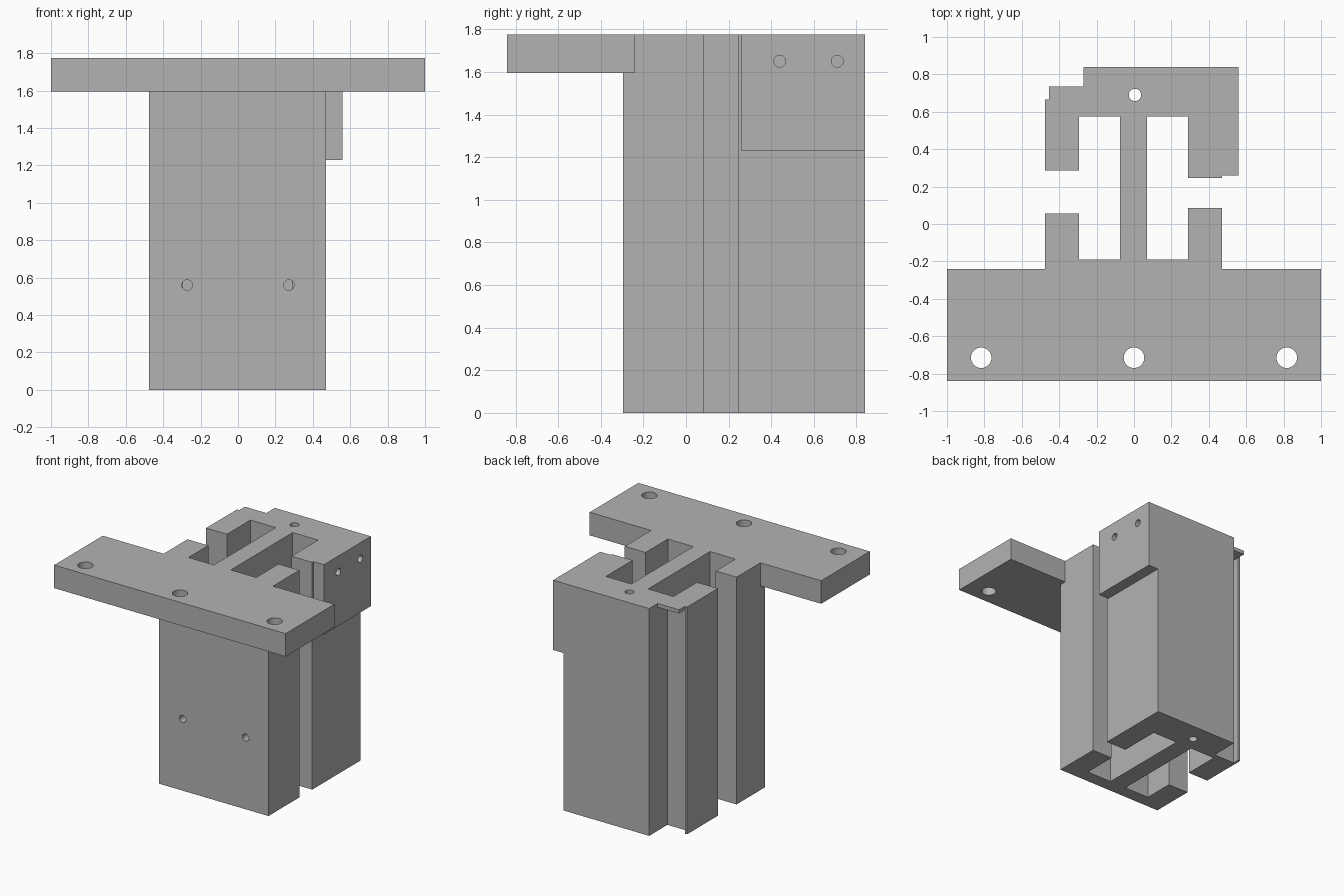
import bpy
import bmesh
from math import radians
from mathutils import Matrix, Vector

cube = bpy.data.objects.get("Cube")
if cube:
    bpy.data.objects.remove(cube, do_unlink=True)

TOP = 1.775

grey = bpy.data.materials.new("machined grey")
grey.use_nodes = True
colour = (0.45, 0.45, 0.45, 1)
grey.diffuse_color = colour
grey.node_tree.nodes["Principled BSDF"].inputs["Base Color"].default_value = colour


def add_object(name, bm):
    bmesh.ops.recalc_face_normals(bm, faces=bm.faces)
    mesh = bpy.data.meshes.new(name)
    bm.to_mesh(mesh)
    bm.free()
    mesh.materials.append(grey)
    obj = bpy.data.objects.new(name, mesh)
    bpy.context.scene.collection.objects.link(obj)
    return obj


def extrude_outline(name, outline, z0, z1):
    """Solid made from an outline in plan, raised from z0 to z1."""
    bm = bmesh.new()
    face = bm.faces.new([bm.verts.new((x, y, z0)) for x, y in outline])
    raised = bmesh.ops.extrude_face_region(bm, geom=[face])["geom"]
    verts = [v for v in raised if isinstance(v, bmesh.types.BMVert)]
    bmesh.ops.translate(bm, verts=verts, vec=(0, 0, z1 - z0))
    return add_object(name, bm)


def rectangle(x0, x1, y0, y1):
    return [(x0, y0), (x1, y0), (x1, y1), (x0, y1)]


# Column: front and back walls joined by a web, with wings around open slots
L, R, FRONT, BACK = -0.475, 0.47, -0.295, 0.84
SLOT0, SLOT1 = -0.19, 0.575
column = extrude_outline("column", [
    (L, FRONT), (R, FRONT),
    (R, 0.085), (0.29, 0.085), (0.29, SLOT0), (0.07, SLOT0),
    (0.07, SLOT1), (0.29, SLOT1), (0.29, 0.245), (R, 0.245),
    (R, BACK), (-0.27, BACK),
    (-0.27, 0.615), (-0.455, 0.615), (-0.455, 0.665), (L, 0.665),
    (L, 0.285), (-0.295, 0.285), (-0.295, SLOT1), (-0.075, SLOT1),
    (-0.075, SLOT0), (-0.295, SLOT0), (-0.295, 0.055), (L, 0.055),
], 0, TOP)

# Mounting plate, notched around the column
plate = extrude_outline("mounting_plate", [
    (-1, -0.84), (1, -0.84), (1, -0.24), (R, -0.24),
    (R, FRONT), (L, FRONT), (L, -0.24), (-1, -0.24),
], 1.595, TOP)

# Side pad and the thin tab over the rear corner recess
pad = extrude_outline("side_pad", rectangle(R, 0.56, 0.26, BACK), 1.23, TOP)
tab = extrude_outline("corner_tab", rectangle(-0.455, -0.27, 0.615, 0.735), TOP - 0.03, TOP)

# Hole cutters: radius, start and end of each bore
bores = [(0.055, (x, -0.715, 1.5), (x, -0.715, 1.9)) for x in (-0.817, 0, 0.817)]
bores += [(0.033, (0.005, 0.69, -0.1), (0.005, 0.69, 1.9))]
bores += [(0.028, (x, -0.4, 0.56), (x, -0.18, 0.56)) for x in (-0.272, 0.272)]
bores += [(0.028, (0.28, y, 1.65), (0.7, y, 1.65)) for y in (0.44, 0.71)]
bm = bmesh.new()
for radius, start, end in bores:
    start, end = Vector(start), Vector(end)
    axis = end - start
    turn = axis.to_track_quat('Z', 'Y').to_matrix().to_4x4()
    bmesh.ops.create_cone(bm, cap_ends=True, segments=32, radius1=radius, radius2=radius,
                          depth=axis.length, matrix=Matrix.Translation((start + end) / 2) @ turn)
cutter = add_object("hole_cutter", bm)
cutter.hide_render = True

# Drill the parts, then drop the cutter
for part in (column, plate, pad):
    drill = part.modifiers.new("holes", 'BOOLEAN')
    drill.operation = 'DIFFERENCE'
    drill.solver = 'EXACT'
    drill.object = cutter
    bpy.context.view_layer.update()
    graph = bpy.context.evaluated_depsgraph_get()
    drilled = bpy.data.meshes.new_from_object(part.evaluated_get(graph))
    part.modifiers.clear()
    part.data = drilled
bpy.data.objects.remove(cutter, do_unlink=True)

# Smooth bores, sharp edges elsewhere
bpy.ops.object.select_all(action='DESELECT')
for part in (column, plate, pad, tab):
    part.select_set(True)
bpy.context.view_layer.objects.active = column
bpy.ops.object.shade_smooth_by_angle(angle=radians(30))
